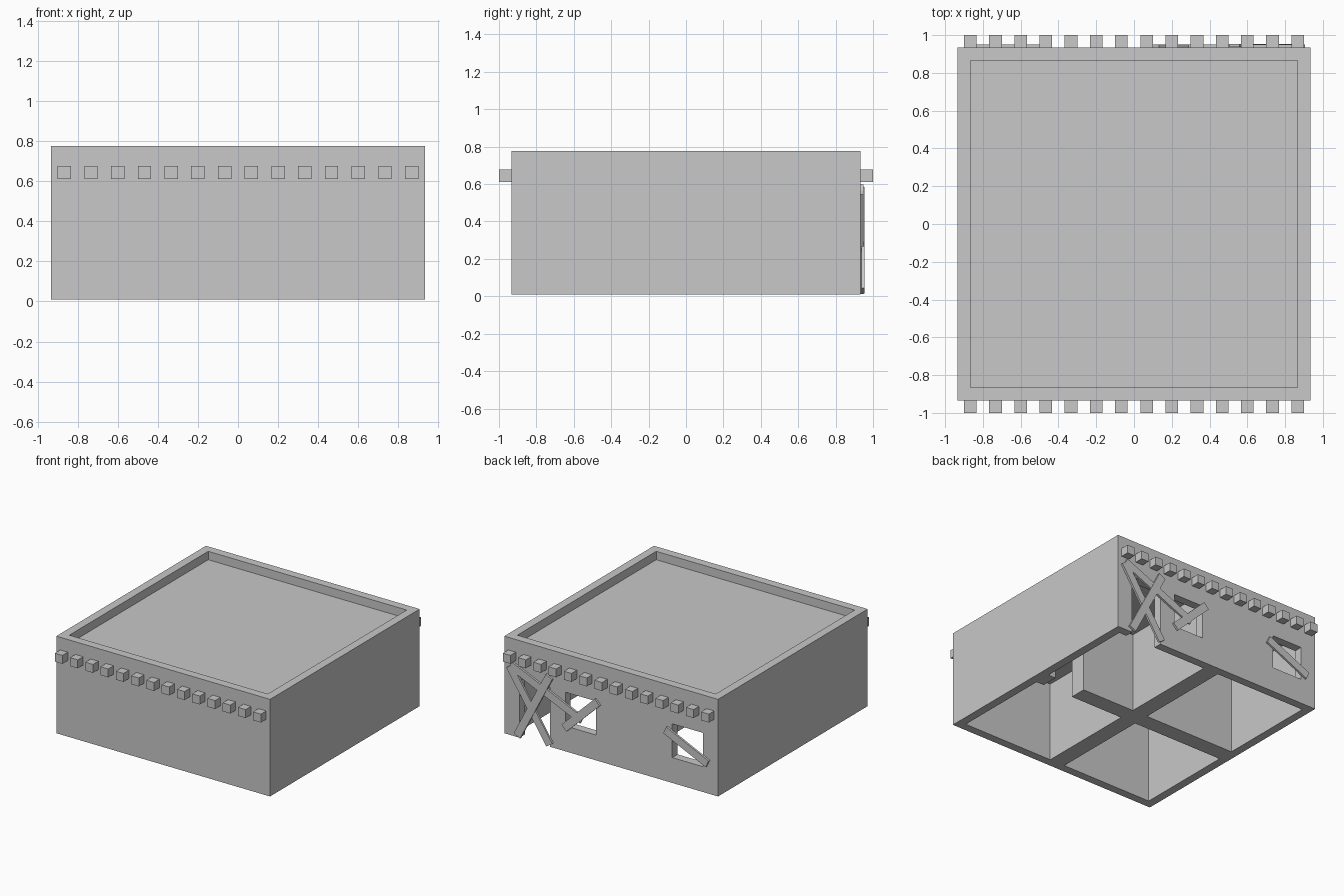
import bpy, math

if "Cube" in bpy.data.objects:
    bpy.data.objects.remove(bpy.data.objects["Cube"])

U = 1 / 15          # building module
Z0 = 0.01           # wall base height

stone = bpy.data.materials.new("plain grey")
stone.diffuse_color = (0.58, 0.58, 0.58, 1)
stone.use_nodes = True
stone.node_tree.nodes["Principled BSDF"].inputs["Base Color"].default_value = stone.diffuse_color


def box(name, x0, x1, y0, y1, z0, z1, rot=0.0):
    """Box from its extents, optionally spun about the y axis."""
    bpy.ops.mesh.primitive_cube_add(size=1)
    ob = bpy.context.object
    ob.name = name
    ob.data.materials.append(stone)
    dx, dy, dz = x1 - x0, y1 - y0, z1 - z0
    for v in ob.data.vertices:
        v.co.x *= dx
        v.co.y *= dy
        v.co.z *= dz
    ob.location = ((x0 + x1) / 2, (y0 + y1) / 2, (z0 + z1) / 2)
    ob.rotation_euler = (0, rot, 0)
    return ob


def cut(target, *extents):
    cutter = box("cutter", *extents)
    cutter.hide_render = True
    mod = target.modifiers.new("cut", 'BOOLEAN')
    mod.operation = 'DIFFERENCE'
    mod.solver = 'EXACT'
    mod.object = cutter
    bpy.context.view_layer.objects.active = target
    bpy.ops.object.modifier_apply(modifier=mod.name)
    bpy.data.objects.remove(cutter, do_unlink=True)


# house shell with four rooms open below and a sunken roof
house = box("house_walls", -14 * U, 14 * U, -14 * U, 14 * U, Z0, Z0 + 11.5 * U)
cut(house, -13 * U, 13 * U, -13 * U, 13 * U, Z0 + 10.5 * U, 1)
for sx in (-1, 1):
    for sy in (-1, 1):
        xs = sorted((sx * U, sx * 13 * U))
        ys = sorted((sy * U, sy * 13 * U))
        cut(house, *xs, *ys, -0.2, Z0 + 9.5 * U)

# back door, inner door and two back windows
cut(house, 8 * U, 12 * U, 12.5 * U, 15 * U, -0.2, Z0 + 7 * U)
cut(house, 8 * U, 12 * U, -1.5 * U, 1.5 * U, -0.2, Z0 + 7 * U)
for x in (2 * U, -12 * U):
    cut(house, x, x + 4 * U, 12.5 * U, 15 * U, Z0 + 3 * U, Z0 + 7 * U)

# protruding roof beam ends, front and back
for i in range(14):
    x = (-13 + 2 * i) * U
    for side, y in (("front", -15 * U), ("back", 14 * U)):
        box(f"{side}_beam_{i}", x - U / 2, x + U / 2, y, y + U,
            Z0 + 9 * U, Z0 + 10 * U)

# boards nailed over the openings: end centres in x, z and front offset
boards = [
    (0.88, 0.56, 0.53, 0.03, 0.000),
    (0.53, 0.57, 0.81, 0.03, 0.004),
    (0.87, 0.57, 0.25, 0.30, 0.000),
    (0.11, 0.48, 0.40, 0.20, 0.002),
    (-0.48, 0.42, -0.85, 0.25, 0.002),
]
for i, (xa, za, xb, zb, off) in enumerate(boards):
    cx, cz = (xa + xb) / 2, (za + zb) / 2
    half = math.hypot(xb - xa, zb - za) / 2
    y = 14 * U + off
    box(f"board_{i}", cx - half, cx + half, y, y + 0.016,
        cz - 0.031, cz + 0.031, -math.atan2(zb - za, xb - xa))
